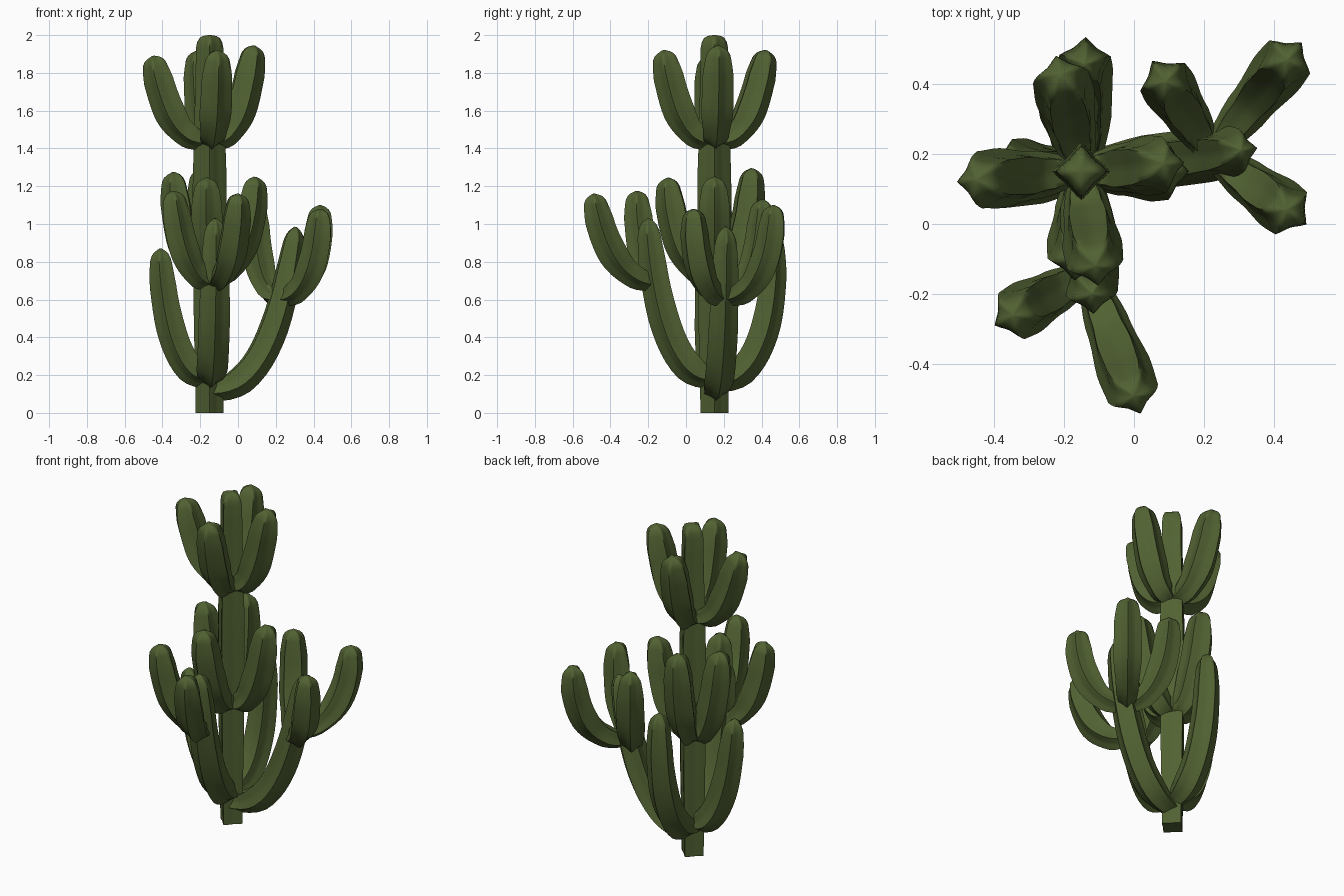
import bpy, bmesh, math
from mathutils import Vector
from mathutils.geometry import interpolate_bezier

if "Cube" in bpy.data.objects:
    bpy.data.objects.remove(bpy.data.objects["Cube"])

green = bpy.data.materials.new("cactus green")
green.diffuse_color = (0.082, 0.12, 0.032, 1)
green.use_nodes = True
green.node_tree.nodes["Principled BSDF"].inputs["Base Color"].default_value = green.diffuse_color


def lerp_profile(profile, t):
    for (t0, r0), (t1, r1) in zip(profile, profile[1:]):
        if t <= t1:
            f = (t - t0) / (t1 - t0)
            f = f * f * (3 - 2 * f)
            return r0 + (r1 - r0) * f
    return profile[-1][1]


def ribbed_tube(name, centres, radii, side, ribs, depth):
    """Sweep a star shaped ribbed section along the centre points."""
    bm = bmesh.new()
    rings = []
    n, seg = len(centres), ribs * 6
    for i, (c, r) in enumerate(zip(centres, radii)):
        tangent = (centres[min(i + 1, n - 1)] - centres[max(i - 1, 0)]).normalized()
        up = tangent.cross(side).normalized()
        ring = []
        for k in range(seg):
            a = 2 * math.pi * k / seg
            rr = r * (1 - depth * abs(math.sin(a * ribs / 2)) ** 0.9)
            b = a - math.pi / 2          # first ridge faces outward
            ring.append(bm.verts.new(c + side * (rr * math.cos(b)) + up * (rr * math.sin(b))))
        rings.append(ring)
    for lo, hi in zip(rings, rings[1:]):
        for k in range(seg):
            j = (k + 1) % seg
            bm.faces.new((lo[k], lo[j], hi[j], hi[k]))
    bm.faces.new(rings[0][::-1])
    bm.faces.new(rings[-1])
    bmesh.ops.recalc_face_normals(bm, faces=bm.faces)
    me = bpy.data.meshes.new(name)
    bm.to_mesh(me)
    bm.free()
    me.materials.append(green)
    ob = bpy.data.objects.new(name, me)
    bpy.context.collection.objects.link(ob)
    bpy.ops.object.select_all(action='DESELECT')
    bpy.context.view_layer.objects.active = ob
    ob.select_set(True)
    bpy.ops.object.shade_smooth_by_angle(angle=math.radians(80))


SHORT = [(0, .045), (.25, .072), (.55, .09), (.8, .086), (1, .064)]
LONG = [(0, .065), (.25, .092), (.55, .092), (.8, .084), (1, .064)]


def arm(name, root, tip, h1, h2, profile=SHORT, size=1.0):
    """Arm that leaves sideways, curves upright and ends in a dome.
    h1, h2: sideways reach of the two curve handles."""
    root, tip = Vector(root), Vector(tip)
    d = tip - root
    flat, rise = Vector((d.x, d.y, 0)), Vector((0, 0, d.z))
    side = Vector((-d.y, d.x, 0)).normalized()
    path = interpolate_bezier(root, root + flat * h1, root + flat * h2 + rise * .45, tip, 201)
    ts = [i / 16 * .93 for i in range(17)] + [.95, .97, .985, 1.0]
    dome = [1] * 17 + [.96, .82, .58, .12]
    ribbed_tube(name, [path[round(t * 200)] for t in ts],
                [lerp_profile(profile, t) * k * size for t, k in zip(ts, dome)],
                side, 5, .26)


# Trunk
TX, TY = -0.15, 0.15
trunk = [(0, .074), (.3, .085), (.6, .09), (.75, .082), (.9, .074), (1, .072)]
zs = [i / 20 * 1.93 for i in range(21)] + [1.96, 1.985, 1.995, 2.0]
dome = [1] * 21 + [.93, .75, .5, .12]
ribbed_tube("trunk", [Vector((TX, TY, z)) for z in zs],
            [lerp_profile(trunk, z / 2) * k for z, k in zip(zs, dome)],
            Vector((1, 0, 0)), 4, .32)

# Top whorl of four arms
for where, tip in {"left": (-.45, .125, 1.89), "right": (.085, .17, 1.945),
                   "back": (-.21, .425, 1.92), "front": (-.11, -.12, 1.92)}.items():
    arm("top_arm_" + where, (TX, TY, 1.44), tip, .62, .78)

# Middle whorl
for where, tip in {"left": (-.34, .16, 1.275), "right": (.09, .15, 1.25),
                   "back": (-.19, .35, 1.295), "front": (-.165, -.095, 1.245)}.items():
    arm("middle_arm_" + where, (TX, TY, .72), tip, .58, .9)

# Long lower arms
arm("lower_arm_left", (TX, TY, .19), (-.41, .12, .87), .62, .92, LONG, .9)
arm("lower_arm_right", (TX, TY, .12), (.305, .21, .985), .6, .85, LONG, .9)
arm("lower_arm_front", (TX, TY, .19), (-.12, -.2, 1.03), .62, .88, LONG, .95)
arm("lower_arm_back", (TX, TY, .17), (-.14, .455, .96), .75, 1.08, LONG, .92)

# Branches growing from the lower arms
for i, tip in enumerate([(.435, .465, 1.1), (.435, .04, 1.08), (.09, .405, 1.13)]):
    arm(f"right_branch_{i + 1}", (.22, .2, .61), tip, .7, 1.0, SHORT, .92)
for i, tip in enumerate([(0, -.49, 1.16), (-.345, -.26, 1.175)]):
    arm(f"front_branch_{i + 1}", (-.13, -.14, .69), tip, .6, .88, SHORT, .93)
